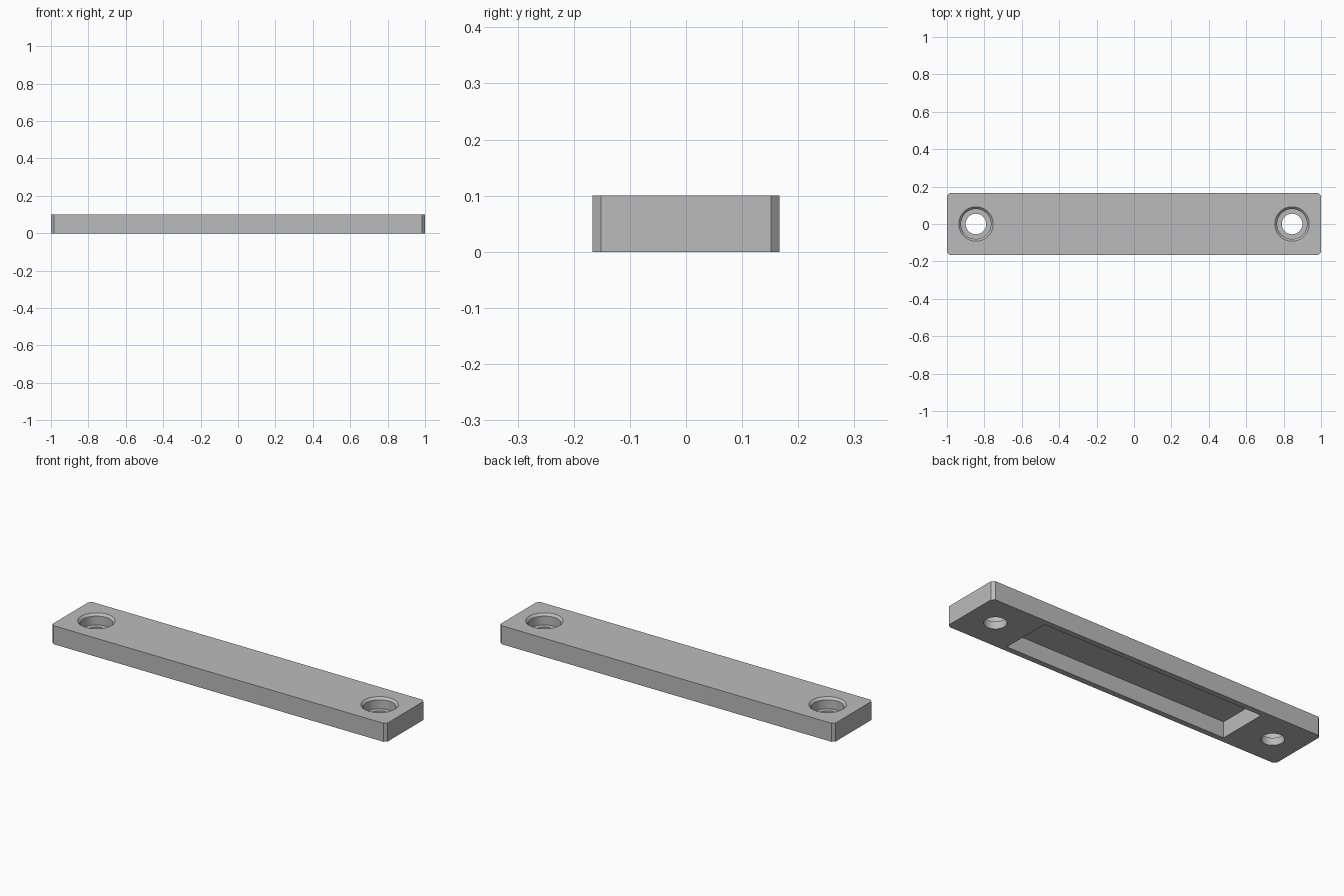
import bpy, bmesh, math

if "Cube" in bpy.data.objects:
    bpy.data.objects.remove(bpy.data.objects["Cube"])

grey = bpy.data.materials.new("plain grey")
grey.diffuse_color = (0.5, 0.5, 0.5, 1)
grey.use_nodes = True
grey.node_tree.nodes["Principled BSDF"].inputs["Base Color"].default_value = grey.diffuse_color


def make(name, bm):
    bmesh.ops.recalc_face_normals(bm, faces=bm.faces)
    mesh = bpy.data.meshes.new(name)
    bm.to_mesh(mesh)
    bm.free()
    obj = bpy.data.objects.new(name, mesh)
    mesh.materials.append(grey)
    bpy.context.collection.objects.link(obj)
    return obj


def box(name, size, z0, chamfer=0):
    bm = bmesh.new()
    bmesh.ops.create_cube(bm, size=1)
    for v in bm.verts:
        v.co = (v.co.x * size[0], v.co.y * size[1], z0 + (v.co.z + 0.5) * size[2])
    if chamfer:
        upright = [e for e in bm.edges if abs(e.verts[0].co.z - e.verts[1].co.z) > 0.01]
        bmesh.ops.bevel(bm, geom=upright, offset=chamfer, segments=1, affect='EDGES')
    return make(name, bm)


def lathe(name, x, profile, sides=48):
    # closed solid of revolution from (radius, height) pairs
    bm = bmesh.new()
    rings = [[bm.verts.new((x + r * math.cos(2 * math.pi * i / sides),
                            r * math.sin(2 * math.pi * i / sides), z))
              for i in range(sides)] for r, z in profile]
    for a, b in zip(rings, rings[1:]):
        for i in range(sides):
            j = (i + 1) % sides
            bm.faces.new((a[i], a[j], b[j], b[i]))
    bm.faces.new(rings[0])
    bm.faces.new(rings[-1])
    return make(name, bm)


# Bar with chamfered upright corners
bar = box("mounting_bar", (2, 0.333, 0.1), 0, 0.015)

# Underside pocket and two counterbored screw holes
cutters = [box("pocket_cutter", (1.32, 0.272, 0.136), -0.05)]
hole = [(0.055, -0.05), (0.055, 0.04), (0.08, 0.04), (0.08, 0.088), (0.092, 0.1), (0.092, 0.15)]
for side, x in (("left", -0.845), ("right", 0.845)):
    cutters.append(lathe(side + "_hole_cutter", x, hole))

for cutter in cutters:
    mod = bar.modifiers.new(cutter.name, 'BOOLEAN')
    mod.operation = 'DIFFERENCE'
    mod.solver = 'EXACT'
    mod.object = cutter

# Apply the cuts, then drop the cutters
bpy.context.view_layer.objects.active = bar
bar.select_set(True)
for mod in list(bar.modifiers):
    bpy.ops.object.modifier_apply(modifier=mod.name)
for cutter in cutters:
    bpy.data.objects.remove(cutter)

# Smooth hole walls, crisp edges
bpy.ops.object.select_all(action='DESELECT')
bar.select_set(True)
bpy.ops.object.shade_smooth_by_angle(angle=math.radians(25))
